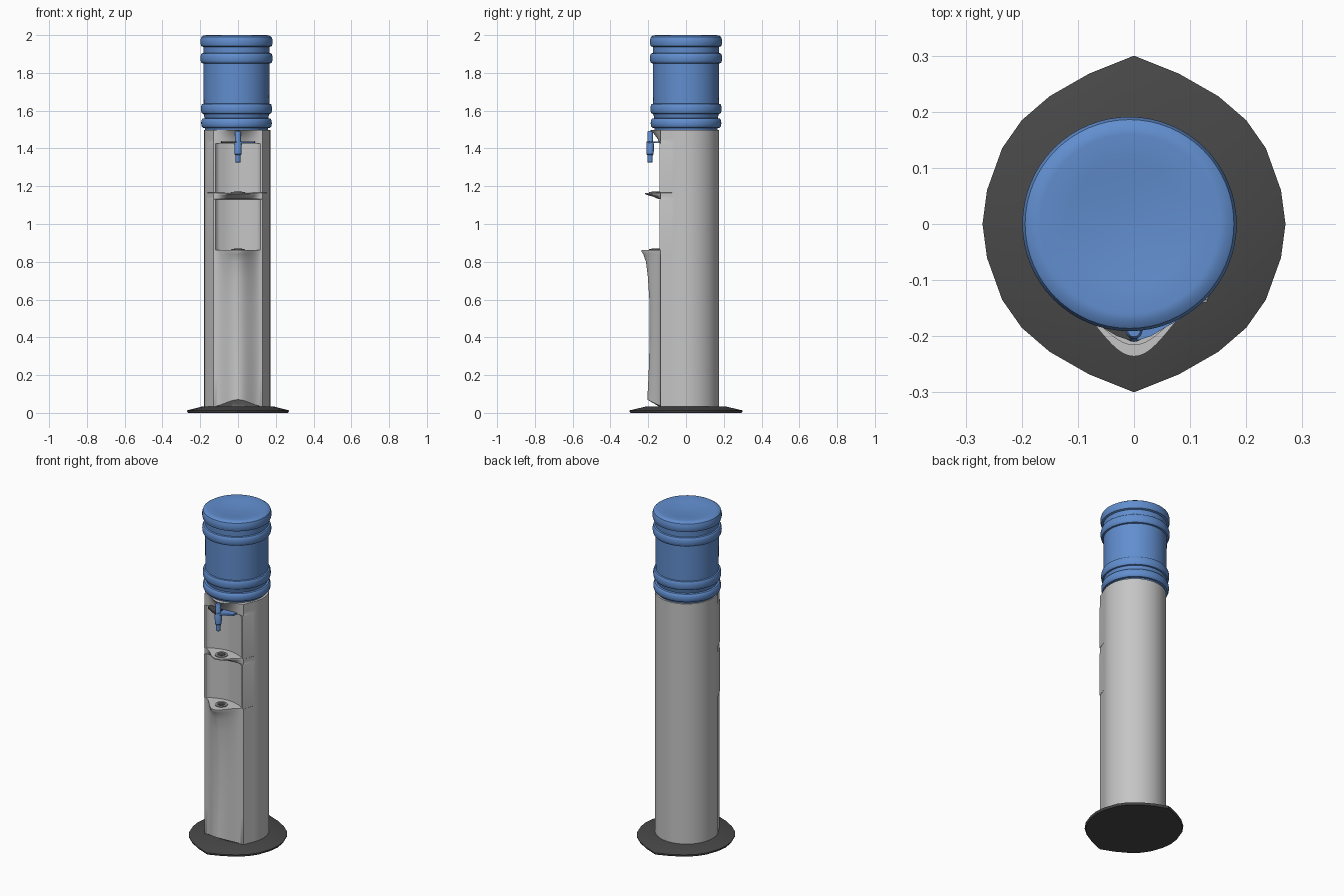
import bpy, bmesh, math
from mathutils import Vector

cube = bpy.data.objects.get("Cube")
if cube:
    bpy.data.objects.remove(cube, do_unlink=True)


def material(name, rgb):
    m = bpy.data.materials.new(name)
    m.use_nodes = True
    m.diffuse_color = (*rgb, 1)
    m.node_tree.nodes["Principled BSDF"].inputs["Base Color"].default_value = (*rgb, 1)
    return m


BLUE = material("bottle blue", (0.12, 0.27, 0.62))
GREY = material("light grey", (0.56, 0.56, 0.56))
DARK = material("dark grey", (0.065, 0.065, 0.065))
STEEL = material("drain grey", (0.25, 0.25, 0.25))


def loft(name, rings, mat, angle=35):
    """Skin a stack of equal-length closed rings and cap both ends."""
    bm = bmesh.new()
    rows = [[bm.verts.new(p) for p in ring] for ring in rings]
    n = len(rows[0])
    for a, b in zip(rows, rows[1:]):
        for i in range(n):
            j = (i + 1) % n
            bm.faces.new((a[i], a[j], b[j], b[i]))
    bm.faces.new(rows[0][::-1])
    bm.faces.new(rows[-1])
    bmesh.ops.recalc_face_normals(bm, faces=bm.faces)
    mesh = bpy.data.meshes.new(name)
    bm.to_mesh(mesh)
    bm.free()
    mesh.materials.append(mat)
    ob = bpy.data.objects.new(name, mesh)
    bpy.context.collection.objects.link(ob)
    bpy.ops.object.select_all(action="DESELECT")
    ob.select_set(True)
    bpy.context.view_layer.objects.active = ob
    bpy.ops.object.shade_smooth_by_angle(angle=math.radians(angle))
    return ob


def lathe(name, profile, centre, mat, sides=48):
    """Turn an (r, z) profile about a vertical axis."""
    cx, cy = centre
    steps = [2 * math.pi * i / sides for i in range(sides)]
    return loft(name, [[(cx + r * math.cos(a), cy + r * math.sin(a), z)
                        for a in steps] for r, z in profile], mat)


# Cabinet: round back, bulging front panel and two hollow niches
CX, RADIUS, CORNER_X, CORNER_Y = -0.004, 0.175, 0.13, 0.135
NICHE_X = 0.118


def section(z, nose, arch=0.0):
    """One cabinet ring; nose None gives the hollow niche section."""
    ring = []
    for i in range(41):
        a = math.radians(-25 + 230 * i / 40)
        ring.append((CX + RADIUS * math.cos(a), RADIUS * math.sin(a), z))
    xs = [-CORNER_X] + [-NICHE_X + NICHE_X * i / 12 for i in range(25)] + [CORNER_X]
    for x in xs:
        bell = math.cos(math.pi * x / CORNER_X / 2) ** 2
        if nose is None:
            y = CORNER_Y + 0.005
            if abs(x) < NICHE_X - 0.001:
                y -= 0.012 + 0.035 * math.cos(math.pi * x / NICHE_X / 2)
        else:
            y = CORNER_Y + (nose - CORNER_Y) * bell
        ring.append((x, -y, z + arch * bell))
    return ring


cabinet_rings = [section(0.02, 0.137), section(0.035, 0.145), section(0.036, 0.205, 0.034)]
for z, nose in [(0.2, 0.198), (0.4, 0.192), (0.6, 0.194), (0.72, 0.202),
                (0.8, 0.212), (0.84, 0.226), (0.855, 0.236), (0.862, 0.236),
                (0.863, None), (1.13, None), (1.132, 0.145), (1.145, 0.175),
                (1.153, 0.205), (1.158, 0.216), (1.165, 0.216),
                (1.166, None), (1.425, None), (1.427, 0.14),
                (1.45, 0.15), (1.48, 0.172), (1.497, 0.19)]:
    cabinet_rings.append(section(z, nose))
loft("cabinet", cabinet_rings, GREY)

# Foot plate: pointed oval with a thin bevelled rim
half = [(0, -0.3), (0.08, -0.268), (0.15, -0.228), (0.2, -0.185), (0.235, -0.135),
        (0.262, -0.06), (0.27, 0), (0.262, 0.06), (0.235, 0.135), (0.2, 0.185),
        (0.15, 0.228), (0.08, 0.268), (0, 0.3)]
outline = half + [(-x, y) for x, y in half[-2:0:-1]]
loft("foot_plate", [[(x * s, y * s, z) for x, y in outline]
                    for s, z in [(0.98, 0), (1, 0.008), (1, 0.013), (0.7, 0.034)]], DARK, 20)


# Water bottle: straight wall with rounded hoops and a dished top
def hoop(z0, z1, inner, outer, steps=8):
    return [(inner + (outer - inner) * math.sin(math.pi * i / steps) ** 0.6,
             z0 + (z1 - z0) * (1 - math.cos(math.pi * i / steps)) / 2)
            for i in range(steps + 1)]


bottle = [(0.1, 1.49), (0.165, 1.495)]
bottle += hoop(1.508, 1.56, 0.168, 0.187)
bottle += hoop(1.583, 1.637, 0.174, 0.188)
bottle += hoop(1.85, 1.905, 0.175, 0.191)
bottle += [(0.176, 1.938)]
bottle += [(0.187, 1.942), (0.191, 1.955), (0.191, 1.975), (0.186, 1.99),
           (0.174, 1.998), (0.16, 2.0), (0.11, 1.993), (0.05, 1.987), (0.004, 1.985)]
lathe("bottle", bottle, (-0.008, 0), BLUE, 64)

# Tap: stepped spout hanging in front of the upper niche
lathe("tap", [(0.01, 1.325), (0.013, 1.327), (0.014, 1.365), (0.019, 1.37),
              (0.02, 1.425), (0.015, 1.435), (0.015, 1.485), (0.011, 1.492)],
      (0, -0.19), BLUE, 20)


# Tap bracket: thin curved wings, one dark and one blue
def wing(name, side, mat):
    shape = [(0.005, -0.14), (0.09, -0.14), (0.085, -0.168), (0.06, -0.182),
             (0.03, -0.2), (0.005, -0.208)]
    loft(name, [[(side * x, y, z) for x, y in shape] for z in (1.428, 1.438)], mat)


wing("right_tap_wing", -1, DARK)
wing("left_tap_wing", 1, BLUE)

# Drains set on both niche shelves
for label, z in (("lower", 0.863), ("upper", 1.166)):
    lathe(label + "_drain_rim", [(0.036, z - 0.002), (0.036, z + 0.003), (0.033, z + 0.004)],
          (0, -0.16), STEEL, 24)
    lathe(label + "_drain_hole", [(0.022, z), (0.022, z + 0.006)], (0, -0.16), DARK, 24)
